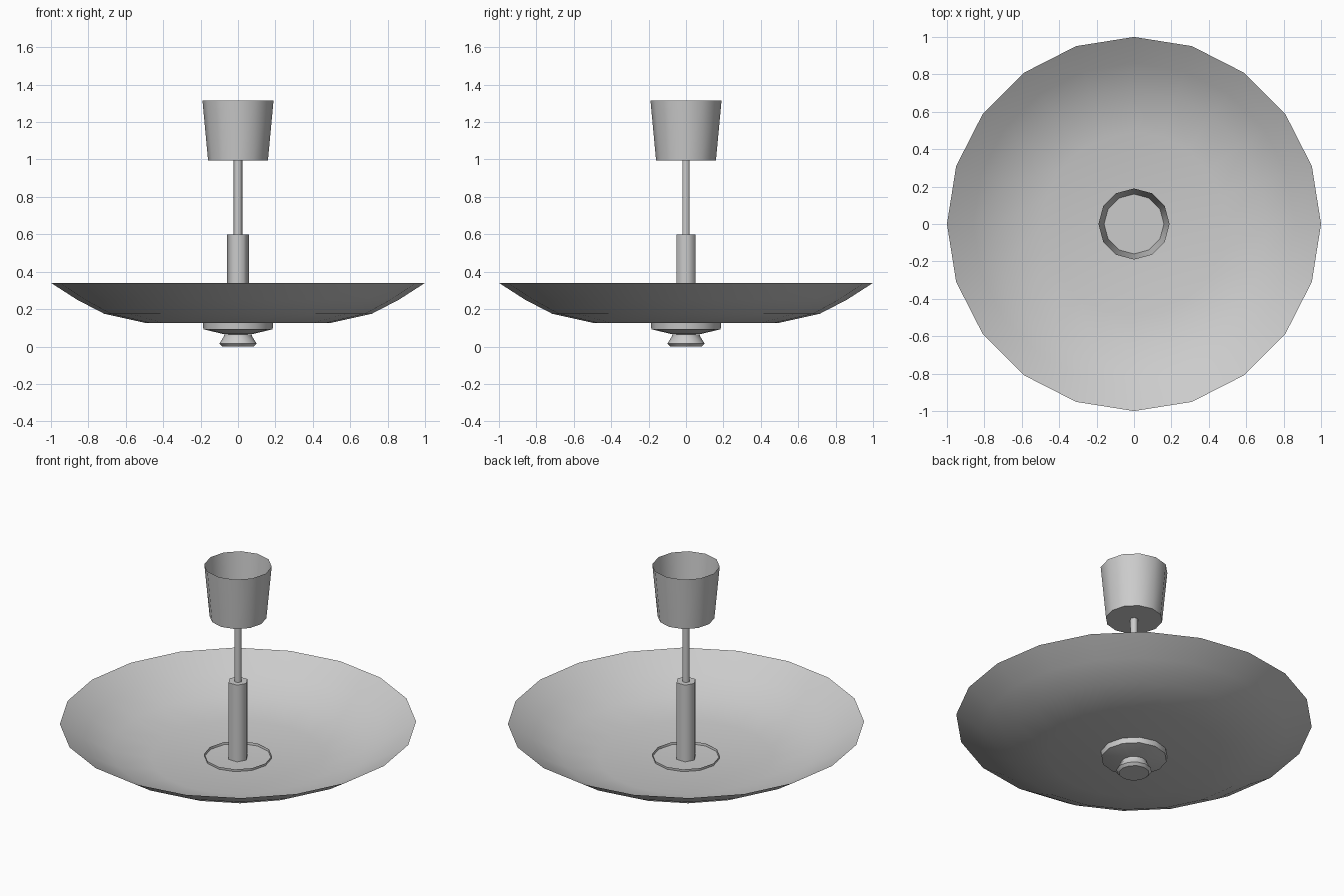
import bpy, bmesh
from math import cos, sin, pi, radians

if "Cube" in bpy.data.objects:
    bpy.data.objects.remove(bpy.data.objects["Cube"])


def lathe(name, profile, sides, angle=40):
    """Revolve (radius, z) points about z; radius 0 closes an end."""
    bm = bmesh.new()
    rings = []
    for r, z in profile:
        if r == 0:
            rings.append([bm.verts.new((0, 0, z))] * sides)
        else:
            rings.append([bm.verts.new((r * cos(2 * pi * i / sides),
                                        r * sin(2 * pi * i / sides), z))
                          for i in range(sides)])
    for a, b in zip(rings, rings[1:]):
        for i in range(sides):
            j = (i + 1) % sides
            corners = list(dict.fromkeys((a[i], a[j], b[j], b[i])))
            bm.faces.new(corners)
    bmesh.ops.recalc_face_normals(bm, faces=bm.faces)
    me = bpy.data.meshes.new(name)
    bm.to_mesh(me)
    bm.free()
    ob = bpy.data.objects.new(name, me)
    bpy.context.collection.objects.link(ob)
    bpy.ops.object.select_all(action='DESELECT')
    ob.select_set(True)
    bpy.context.view_layer.objects.active = ob
    bpy.ops.object.shade_smooth_by_angle(angle=radians(angle))
    return ob


# Wide shallow shade, a single thin shell
lathe("dish_shade", [(0, 0.125), (0.49, 0.125), (0.715, 0.175),
                     (0.86, 0.25), (1.0, 0.34)], 20)

# Holder plate under the shade, its rim just poking through
lathe("holder_plate", [(0.19, 0.14), (0.185, 0.092), (0.08, 0.067), (0, 0.067)], 12)

# Flared knob at the bottom
lathe("bottom_knob", [(0, 0.067), (0.075, 0.065), (0.075, 0.055), (0.1, 0.015),
                      (0.085, 0), (0, 0)], 12)

# Socket tube and hanging rod
lathe("socket_tube", [(0, 0.125), (0.058, 0.125), (0.058, 0.6), (0, 0.6)], 6, 65)
lathe("hanging_rod", [(0, 0.6), (0.023, 0.6), (0.023, 1.0), (0, 1.0)], 6, 65)

# Tapered ceiling cup, open at the top
lathe("ceiling_cup", [(0, 0.995), (0.16, 0.995), (0.19, 1.315)], 12)
